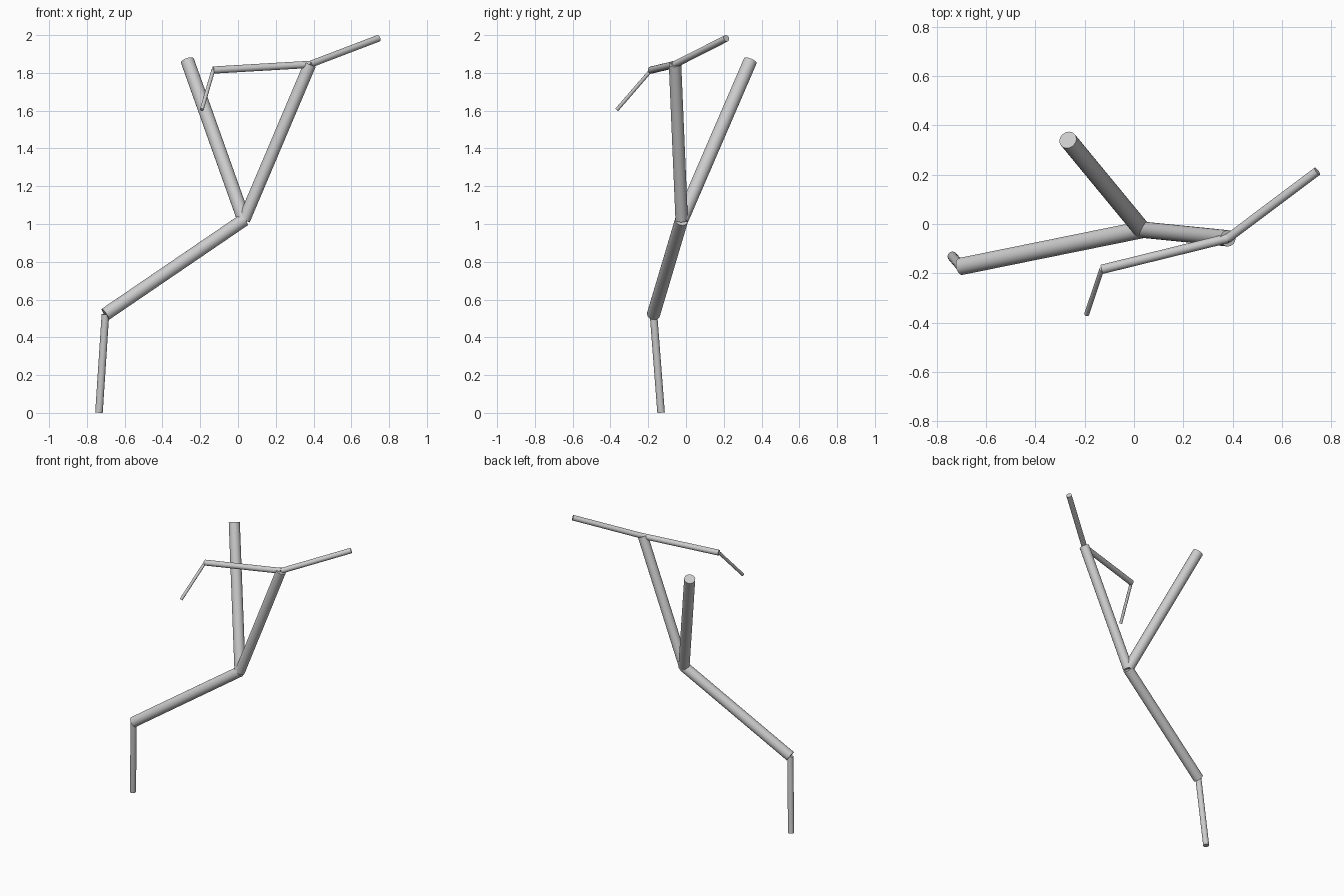
import bpy
import math
from mathutils import Vector

if "Cube" in bpy.data.objects:
    bpy.data.objects.remove(bpy.data.objects["Cube"])

# Joints of the branching figure
FOOT = (-0.736, -0.132, 0.002)
KNEE = (-0.702, -0.172, 0.522)
FORK = (0.032, -0.023, 1.022)
STUB_TOP = (-0.268, 0.341, 1.865)
CROWN = (0.381, -0.058, 1.845)
TWIG_TIP = (0.743, 0.214, 1.983)
ELBOW = (-0.131, -0.184, 1.815)
SPUR_TIP = (-0.192, -0.366, 1.605)


def rod(name, start, end, radius):
    """Straight capped cylinder between two joints."""
    a, b = Vector(start), Vector(end)
    axis = b - a
    bpy.ops.mesh.primitive_cylinder_add(
        vertices=32, radius=radius, depth=axis.length, location=(a + b) / 2,
        rotation=axis.to_track_quat('Z', 'Y').to_euler())
    obj = bpy.context.object
    obj.name = name
    bpy.ops.object.shade_smooth_by_angle(angle=math.radians(35))


# Lower stem and thick limbs
rod("lower_stem", FOOT, KNEE, 0.020)
rod("main_limb", KNEE, FORK, 0.035)
rod("rear_branch", FORK, STUB_TOP, 0.036)
rod("right_branch", FORK, CROWN, 0.033)

# Thin twigs at the crown
rod("right_twig", CROWN, TWIG_TIP, 0.018)
rod("left_twig", CROWN, ELBOW, 0.019)
rod("hanging_spur", ELBOW, SPUR_TIP, 0.010)
